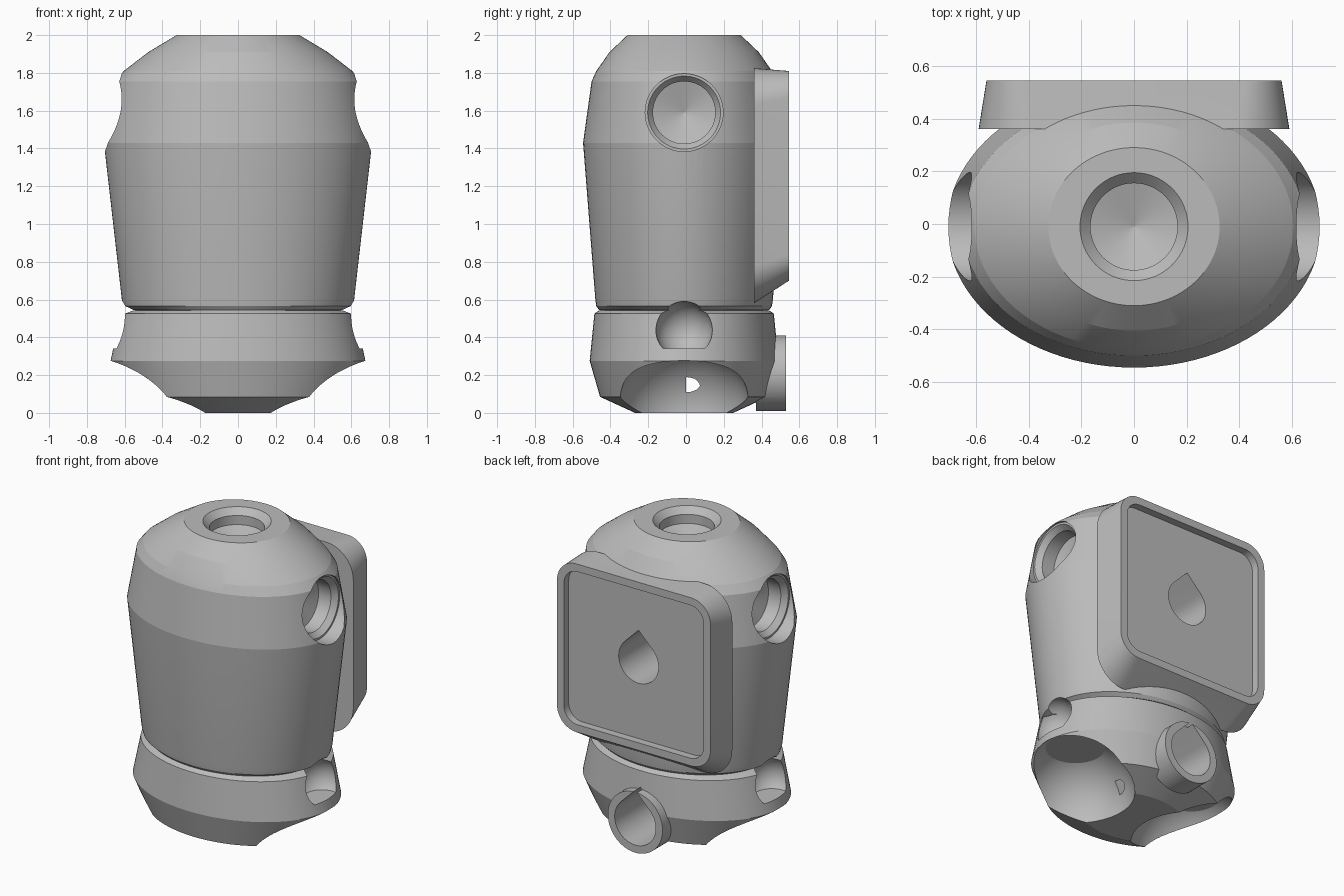
import bpy, bmesh
from math import sin, cos, pi, sqrt, radians
from mathutils import Matrix, Vector

if "Cube" in bpy.data.objects:
    bpy.data.objects.remove(bpy.data.objects["Cube"])

grey = bpy.data.materials.new("plain_grey")
grey.use_nodes = True
grey.diffuse_color = (0.5, 0.5, 0.5, 1)
grey.node_tree.nodes["Principled BSDF"].inputs["Base Color"].default_value = (0.5, 0.5, 0.5, 1)

AXIS_Y = -0.01  # the body axis sits slightly forward


def loft(name, rings, matrix=Matrix()):
    """Skin a closed solid through equal-sized rings of points."""
    bm = bmesh.new()
    loops = [[bm.verts.new(matrix @ Vector(p)) for p in ring] for ring in rings]
    n = len(loops[0])
    for a, b in zip(loops, loops[1:]):
        for i in range(n):
            j = (i + 1) % n
            bm.faces.new((a[i], a[j], b[j], b[i]))
    bm.faces.new(loops[0])
    bm.faces.new(loops[-1])
    bmesh.ops.recalc_face_normals(bm, faces=bm.faces)
    mesh = bpy.data.meshes.new(name)
    bm.to_mesh(mesh)
    bm.free()
    mesh.materials.append(grey)
    ob = bpy.data.objects.new(name, mesh)
    bpy.context.collection.objects.link(ob)
    return ob


def ellipse(rx, ry, z, n=96):
    return [(rx * cos(2 * pi * i / n), ry * sin(2 * pi * i / n), z) for i in range(n)]


def lathe(name, profile, matrix):
    return loft(name, [ellipse(r, r, h, 64) for r, h in profile], matrix)


def bowl(name, radius, low, high, centre):
    """Ball cutter with flattened ends at the given heights."""
    steps = 24
    a0, a1 = [sqrt(max(0, 1 - (h / radius) ** 2)) for h in (low, high)]
    heights = [low + (high - low) * 0.5 * (1 - cos(pi * i / steps)) for i in range(steps + 1)]
    return lathe(name, [(sqrt(radius ** 2 - h ** 2), h) for h in heights], Matrix.Translation(centre))


def rounded_rect(half, z0, z1, r, y):
    pts = []
    corners = ((half - r, z1 - r), (r - half, z1 - r), (r - half, z0 + r), (half - r, z0 + r))
    for k, (cx, cz) in enumerate(corners):
        for i in range(13):
            a = pi / 2 * (k + i / 12)
            pts.append((cx + r * cos(a), y, cz + r * sin(a)))
    return pts


def teardrop(r, zc, y):
    arc = [radians(135 + 270 * i / 48) for i in range(49)]
    return [(0, y, zc + r * sqrt(2))] + [(r * cos(a), y, zc + r * sin(a)) for a in arc]


def boolean(target, tool, operation):
    mod = target.modifiers.new(operation.lower(), 'BOOLEAN')
    mod.operation = operation
    mod.solver = 'EXACT'
    mod.object = tool
    bpy.context.view_layer.objects.active = target
    bpy.ops.object.modifier_apply(modifier=mod.name)


on_axis = Matrix.Translation((0, AXIS_Y, 0))

# Upper torso: elliptical loft with a rounded shoulder cap
upper_torso = loft("upper_torso", [ellipse(*s) for s in (
    (0.565, 0.45, 0.545), (0.605, 0.465, 0.565), (0.615, 0.47, 0.60),
    (0.71, 0.535, 1.43), (0.65, 0.49, 1.755), (0.605, 0.465, 1.81),
    (0.475, 0.395, 1.91), (0.325, 0.30, 2.0))], on_axis)

# Hips: tapered block with a plug reaching into the torso
hips = loft("hips", [ellipse(*s) for s in (
    (0.35, 0.26, 0), (0.58, 0.445, 0.085), (0.675, 0.50, 0.275),
    (0.62, 0.475, 0.525), (0.565, 0.45, 0.543), (0.54, 0.43, 0.544),
    (0.54, 0.43, 0.59))], on_axis)

# Back panel and rear ring, merged into the bodies
back_panel = loft("back_panel", [rounded_rect(0.59, 0.58, 1.825, 0.2, 0.36),
                                 rounded_rect(0.56, 0.70, 1.81, 0.14, 0.545)])
rear_ring = lathe("rear_ring", [(0.2, 0.37), (0.2, 0.53)],
                  Matrix.Translation((0, 0, 0.21)) @ Matrix.Rotation(-pi / 2, 4, 'X'))
boolean(upper_torso, back_panel, 'UNION')
boolean(hips, rear_ring, 'UNION')

# Panel recess and teardrop sockets
panel_recess = loft("panel_recess", [rounded_rect(0.51, 0.75, 1.76, 0.1, 0.495),
                                     rounded_rect(0.51, 0.75, 1.76, 0.1, 0.7)])
panel_drop = loft("panel_drop", [teardrop(0.145, 1.26, 0), teardrop(0.145, 1.26, 0.7)])
ring_drop = loft("ring_drop", [teardrop(0.15, 0.21, 0), teardrop(0.15, 0.21, 0.7)])

# Neck socket
neck_socket = lathe("neck_socket", [(0.002, 1.85), (0.165, 1.90), (0.165, 1.96),
                                    (0.205, 2.0), (0.205, 2.1)], on_axis)
torso_cutters = [panel_recess, panel_drop, neck_socket]
hip_cutters = [ring_drop]

# Shoulder, waist and leg sockets on both sides
for side, label in ((1, "left"), (-1, "right")):
    turn = Matrix.Translation((0, AXIS_Y, 1.59)) @ Matrix.Rotation(side * pi / 2, 4, 'Y')
    shoulder = lathe(label + "_shoulder_socket", [
        (0.002, 0.43), (0.165, 0.48), (0.165, 0.57), (0.193, 0.605),
        (0.206, 0.605), (0.206, 0.9)], turn)
    waist = bowl(label + "_waist_socket", 0.15, -0.1, 0.149, (side * 0.62, AXIS_Y, 0.44))
    leg = bowl(label + "_leg_socket", 0.357, -0.35, 0.31, (side * 0.45, AXIS_Y, 0))
    torso_cutters += [shoulder, waist]
    hip_cutters += [waist, leg]

for body, cutters in ((upper_torso, torso_cutters), (hips, hip_cutters)):
    for cutter in cutters:
        boolean(body, cutter, 'DIFFERENCE')

# Remove the helper solids
for helper in set(torso_cutters + hip_cutters + [back_panel, rear_ring]):
    bpy.data.objects.remove(helper)

# Smooth curved walls, keep creases crisp
for body in (upper_torso, hips):
    bpy.ops.object.select_all(action='DESELECT')
    body.select_set(True)
    bpy.context.view_layer.objects.active = body
    bpy.ops.object.shade_smooth_by_angle(angle=radians(11))
